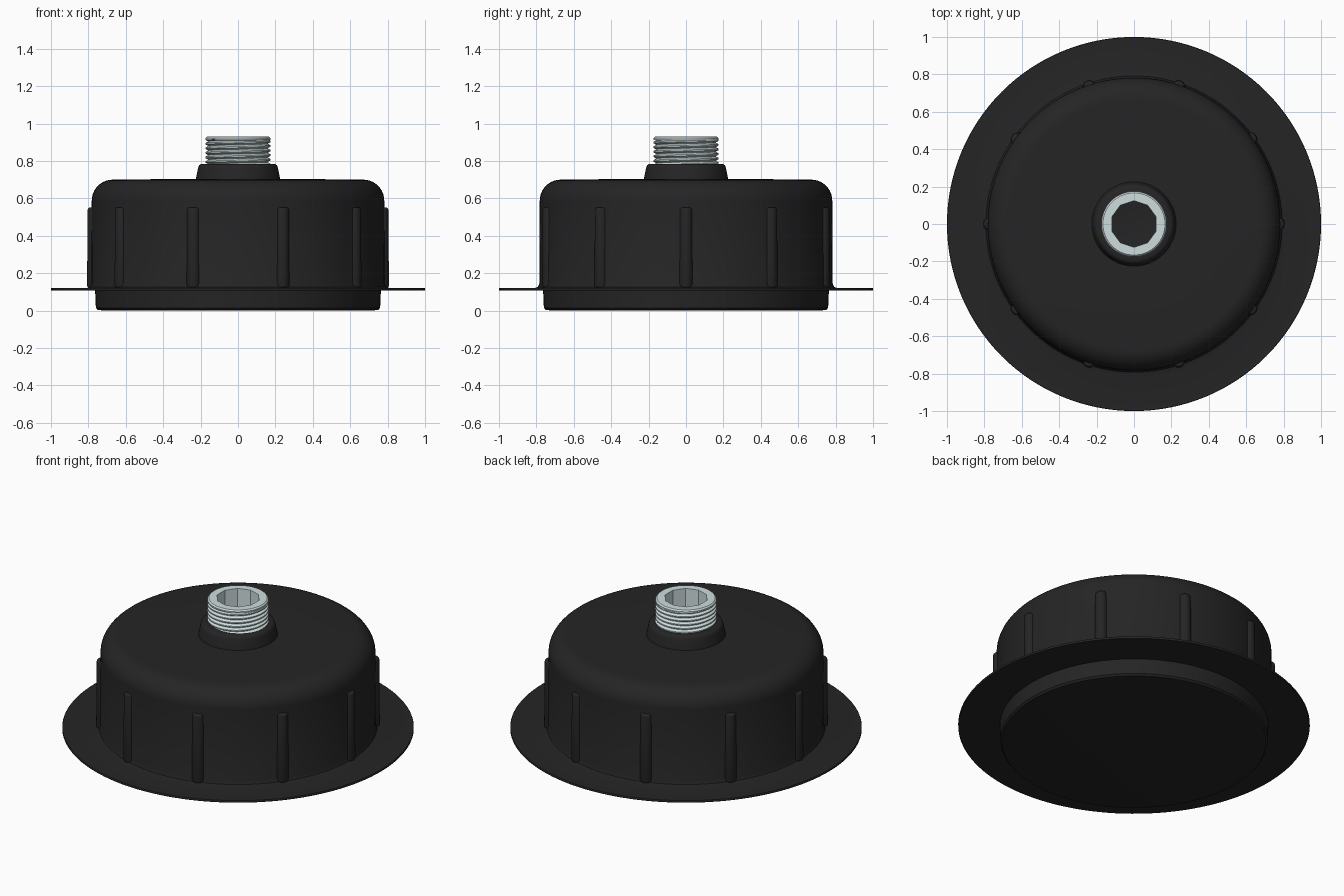
import bpy, bmesh
from math import sin, cos, pi, radians

if "Cube" in bpy.data.objects:
    bpy.data.objects.remove(bpy.data.objects["Cube"])


def material(name, color):
    m = bpy.data.materials.new(name)
    m.diffuse_color = (*color, 1)
    m.use_nodes = True
    m.node_tree.nodes["Principled BSDF"].inputs["Base Color"].default_value = m.diffuse_color
    return m


BLACK = material("black_plastic", (0.018, 0.018, 0.018))
STEEL = material("pale_steel", (0.62, 0.72, 0.73))


def finish(bm, name, mat, angle=35):
    bmesh.ops.remove_doubles(bm, verts=bm.verts, dist=1e-5)
    bmesh.ops.recalc_face_normals(bm, faces=bm.faces)
    mesh = bpy.data.meshes.new(name)
    bm.to_mesh(mesh)
    bm.free()
    mesh.materials.append(mat)
    ob = bpy.data.objects.new(name, mesh)
    bpy.context.collection.objects.link(ob)
    bpy.ops.object.select_all(action='DESELECT')
    ob.select_set(True)
    bpy.context.view_layer.objects.active = ob
    bpy.ops.object.shade_smooth_by_angle(angle=radians(angle))
    return ob


def lathe(name, profile, mat, steps=128):
    bm = bmesh.new()
    verts = [bm.verts.new((r, 0, z)) for r, z in profile]
    edges = [bm.edges.new(p) for p in zip(verts, verts[1:])]
    bmesh.ops.spin(bm, geom=verts + edges, cent=(0, 0, 0), axis=(0, 0, 1),
                   angle=2 * pi, steps=steps, use_merge=True)
    return finish(bm, name, mat)


# cap body: low base, thin brim, wall, rounded shoulder, slightly raised top
shoulder = [(0.67 + 0.112 * cos(a), 0.588 + 0.112 * sin(a))
            for a in (i * pi / 20 for i in range(11))]
lathe("cap_body",
      [(0, 0), (0.715, 0), (0.75, 0.004), (0.76, 0.015), (0.764, 0.108),
       (0.998, 0.108), (1.0, 0.111), (1.0, 0.118), (0.998, 0.121),
       (0.81, 0.121), (0.792, 0.126), (0.784, 0.145)]
      + shoulder + [(0.4, 0.703), (0, 0.704)], BLACK)

# tapered collar around the stud
lathe("stud_collar",
      [(0, 0.69), (0.228, 0.69), (0.225, 0.705), (0.213, 0.765), (0.208, 0.777),
       (0.197, 0.784), (0.16, 0.785), (0, 0.72)], BLACK, 96)

# ten rounded grip ribs
for i in range(10):
    a = i * pi / 5
    bm = bmesh.new()
    bmesh.ops.create_cone(bm, cap_ends=True, segments=20,
                          radius1=0.037, radius2=0.034, depth=0.432)
    rims = [e for e in bm.edges if abs(e.verts[0].co.z - e.verts[1].co.z) < 1e-4]
    bmesh.ops.bevel(bm, geom=rims, offset=0.014, segments=3,
                    affect='EDGES', profile=0.5)
    bmesh.ops.translate(bm, verts=bm.verts,
                        vec=(0.77 * cos(a), 0.77 * sin(a), 0.336))
    finish(bm, f"grip_rib_{i + 1}", BLACK)

# helical thread
N, PITCH, Z0, Z1 = 64, 0.0245, 0.77, 0.917
tooth = [(0, 0.159), (0.36, 0.175), (0.64, 0.175)]
bm = bmesh.new()
rows = []
for k in range(-1, 7):
    for f, r in tooth:
        row = []
        for j in range(N + 1):
            t = j / N
            z = min(max(Z0 + (k + f + t) * PITCH, Z0), Z1)
            row.append(bm.verts.new((r * cos(2 * pi * t), r * sin(2 * pi * t), z)))
        rows.append(row)
for lo, hi in zip(rows, rows[1:]):
    for j in range(N):
        bm.faces.new((lo[j], lo[j + 1], hi[j + 1], hi[j]))
finish(bm, "stud_thread", STEEL, 25)

# stud core with a ten-sided socket
def ring(bm, r, z, n, start=0):
    vs = [bm.verts.new((r * cos(start + 2 * pi * i / n), r * sin(start + 2 * pi * i / n), z))
          for i in range(n)]
    return vs, [bm.edges.new((vs[i], vs[(i + 1) % n])) for i in range(n)]


bm = bmesh.new()
loops = [ring(bm, r, z, 80) for r, z in
         ((0.16, 0.71), (0.16, 0.91), (0.174, 0.913), (0.174, 0.922), (0.166, 0.93))]
mouth = ring(bm, 0.124, 0.93, 10, pi / 2)
floor = ring(bm, 0.124, 0.72, 10, pi / 2)
for a, b in list(zip(loops, loops[1:])) + [(mouth, floor)]:
    n = len(a[0])
    for i in range(n):
        j = (i + 1) % n
        bm.faces.new((a[0][i], a[0][j], b[0][j], b[0][i]))
bmesh.ops.bridge_loops(bm, edges=loops[-1][1] + mouth[1])
bm.faces.new(floor[0])
bm.faces.new(loops[0][0])
finish(bm, "stud_core", STEEL, 25)
